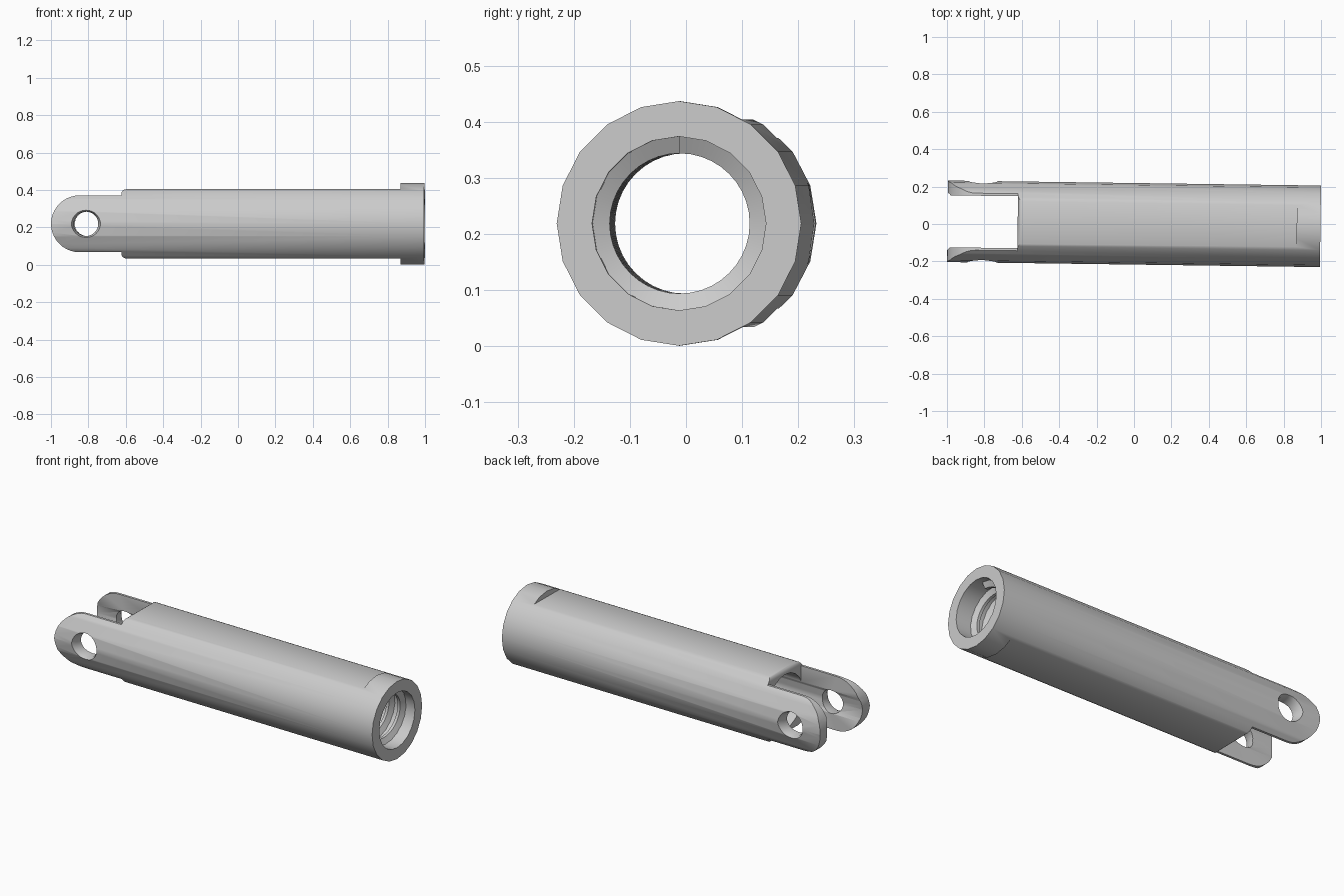
import bpy, bmesh, math
from mathutils import Matrix

if "Cube" in bpy.data.objects:
    bpy.data.objects.remove(bpy.data.objects["Cube"])

R, BORE, MINOR = 0.218, 0.155, 0.125      # outer, bore and thread crest radii
EAR, FLAT = 0.152, 0.185                  # half heights of ears and flats
END, STEP, COLLAR = 0.997, -0.622, 0.87   # stations along the axis
PIN_X = -0.81

steel = bpy.data.materials.new("grey steel")
steel.use_nodes = True
steel.diffuse_color = (0.6, 0.6, 0.6, 1)
steel.node_tree.nodes["Principled BSDF"].inputs["Base Color"].default_value = (0.6, 0.6, 0.6, 1)


def to_object(name, bm):
    bmesh.ops.recalc_face_normals(bm, faces=bm.faces)
    mesh = bpy.data.meshes.new(name)
    bm.to_mesh(mesh)
    bm.free()
    mesh.materials.append(steel)
    ob = bpy.data.objects.new(name, mesh)
    bpy.context.collection.objects.link(ob)
    return ob


def lathe(name, profile, sides, axis):
    """Closed solid of revolution from (position, radius) pairs along X or Y."""
    bm = bmesh.new()
    rings = []
    for pos, rad in profile:
        ring = []
        for i in range(sides):
            a = math.tau * i / sides
            u, v = rad * math.sin(a), rad * math.cos(a)
            ring.append(bm.verts.new((pos, u, v) if axis == "X" else (u, pos, v)))
        rings.append(ring)
    for a, b in zip(rings, rings[1:]):
        for i in range(sides):
            j = (i + 1) % sides
            bm.faces.new((a[i], a[j], b[j], b[i]))
    bm.faces.new(rings[0])
    bm.faces.new(rings[-1])
    return to_object(name, bm)


def prism(name, outline, half_depth):
    """Extrude an XZ outline through Y."""
    bm = bmesh.new()
    face = bm.faces.new([bm.verts.new((x, -half_depth, z)) for x, z in outline])
    moved = bmesh.ops.extrude_face_region(bm, geom=[face])["geom"]
    bmesh.ops.translate(bm, vec=(0, 2 * half_depth, 0),
                        verts=[g for g in moved if isinstance(g, bmesh.types.BMVert)])
    return to_object(name, bm)


def combine(ob, cutter, operation):
    mod = ob.modifiers.new(operation, "BOOLEAN")
    mod.object, mod.operation, mod.solver = cutter, operation, "EXACT"
    bpy.context.view_layer.objects.active = ob
    bpy.ops.object.modifier_apply(modifier=mod.name)
    bpy.data.objects.remove(cutter)


# Round bar
body = lathe("clevis_body", [(-1.1, R), (END, R)], 20, "X")

# Side outline: collar, flats, filleted step, rounded ears
upper = [(1.1, 0.3), (COLLAR, 0.3), (COLLAR, FLAT)]
fillet = FLAT - EAR - 0.008
upper += [(STEP + fillet * (1 - math.sin(t)), FLAT - fillet * (1 - math.cos(t)))
          for t in (math.pi / 2 * k / 4 for k in range(5))]
upper.append((STEP, EAR))
tip = EAR - END
upper += [(tip - EAR * math.sin(t), EAR * math.cos(t))
          for t in (math.pi / 2 * k / 10 for k in range(10))]
outline = upper + [(-END, 0)] + [(x, -z) for x, z in reversed(upper)]
combine(body, prism("outline_cutter", outline, 0.4), "INTERSECT")

# Slot between the ears
slot = [(-1.2, -0.3), (STEP, -0.3), (STEP, 0.3), (-1.2, 0.3)]
combine(body, prism("slot_cutter", slot, 0.139), "DIFFERENCE")

# Bore through the whole bar
combine(body, lathe("bore_cutter", [(-1.3, BORE), (1.3, BORE)], 20, "X"), "DIFFERENCE")

# Countersunk pin hole across both ears
pin = [(-0.26, 0.095), (-0.185, 0.065), (0.185, 0.065), (0.26, 0.095)]
hole = lathe("pin_cutter", pin, 32, "Y")
hole.data.transform(Matrix.Translation((PIN_X, 0, 0)))
combine(body, hole, "DIFFERENCE")

# Internal thread: trapezoid ridge swept along a helix
bm = bmesh.new()
pitch, turns, seg = 0.07, 11, 40
section = [(-0.026, BORE + 0.004), (-0.008, MINOR), (0.008, MINOR), (0.026, BORE + 0.004)]
rings = []
for k in range(turns * seg + 1):
    a = math.tau * k / seg
    x = 0.935 - pitch * k / seg
    rings.append([bm.verts.new((x + dx, r * math.sin(a), r * math.cos(a))) for dx, r in section])
for a, b in zip(rings, rings[1:]):
    for i in range(4):
        j = (i + 1) % 4
        bm.faces.new((a[i], a[j], b[j], b[i]))
bm.faces.new(rings[0])
bm.faces.new(rings[-1])
thread = to_object("internal_thread", bm)

# Smooth shading and final placement with the slight yaw of the bar
place = Matrix.Translation((0, 0.001, R + 0.001)) @ Matrix.Rotation(-0.0135, 4, "Z")
for ob in (body, thread):
    ob.data.transform(place)
    bpy.ops.object.select_all(action="DESELECT")
    ob.select_set(True)
    bpy.context.view_layer.objects.active = ob
    bpy.ops.object.shade_smooth_by_angle(angle=math.radians(30))
